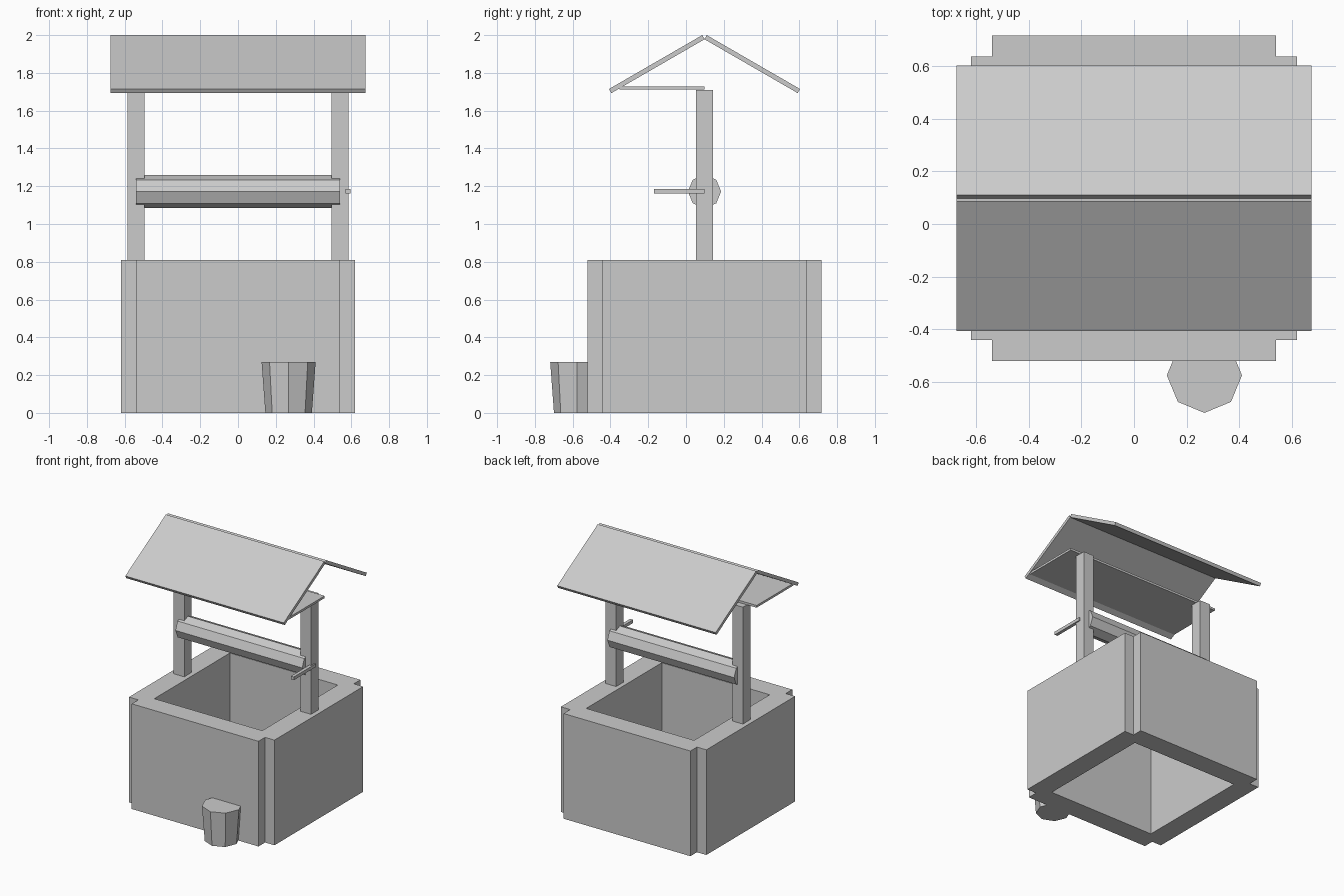
import bpy, math

if "Cube" in bpy.data.objects:
    bpy.data.objects.remove(bpy.data.objects["Cube"])

CY = 0.098  # centre line of the well in y


def box(name, center, size, rot_x=0.0):
    bpy.ops.mesh.primitive_cube_add(size=1, location=center)
    ob = bpy.context.object
    ob.name = name
    ob.scale = size
    bpy.ops.object.transform_apply(location=False, rotation=False, scale=True)
    ob.rotation_euler[0] = rot_x
    return ob


# Four well walls, overlapping at notched corners
for s, fb, lr in ((-1, "front", "left"), (1, "back", "right")):
    box(fb + "_wall", (0, CY + s * 0.54, 0.405), (1.08, 0.16, 0.81))
    box(lr + "_wall", (s * 0.54, CY, 0.405), (0.16, 1.08, 0.81))
    # Roof posts
    box(lr + "_post", (s * 0.54, CY, 1.26), (0.09, 0.09, 0.90))
    # Sloping roof panels
    box(fb + "_roof_panel", (0, CY + s * 0.2525, 1.8465),
        (1.35, 0.57, 0.025), -s * math.radians(30))

# Flat board under the front roof slope
box("roof_board", (0, -0.128, 1.72), (1.34, 0.45, 0.017))

# Eight-sided rope drum along x
bpy.ops.mesh.primitive_cylinder_add(vertices=8, radius=0.088, depth=1.08,
                                    location=(0, CY, 1.172),
                                    rotation=(0, math.pi / 2, 0))
bpy.context.object.name = "rope_drum"

# Crank handle
box("crank_handle", (0.582, -0.036, 1.173), (0.025, 0.268, 0.025))

# Tapered bucket against the front wall
bpy.ops.mesh.primitive_cone_add(vertices=8, radius1=0.123, radius2=0.143,
                                depth=0.27, location=(0.268, -0.576, 0.135))
bpy.context.object.name = "bucket"
